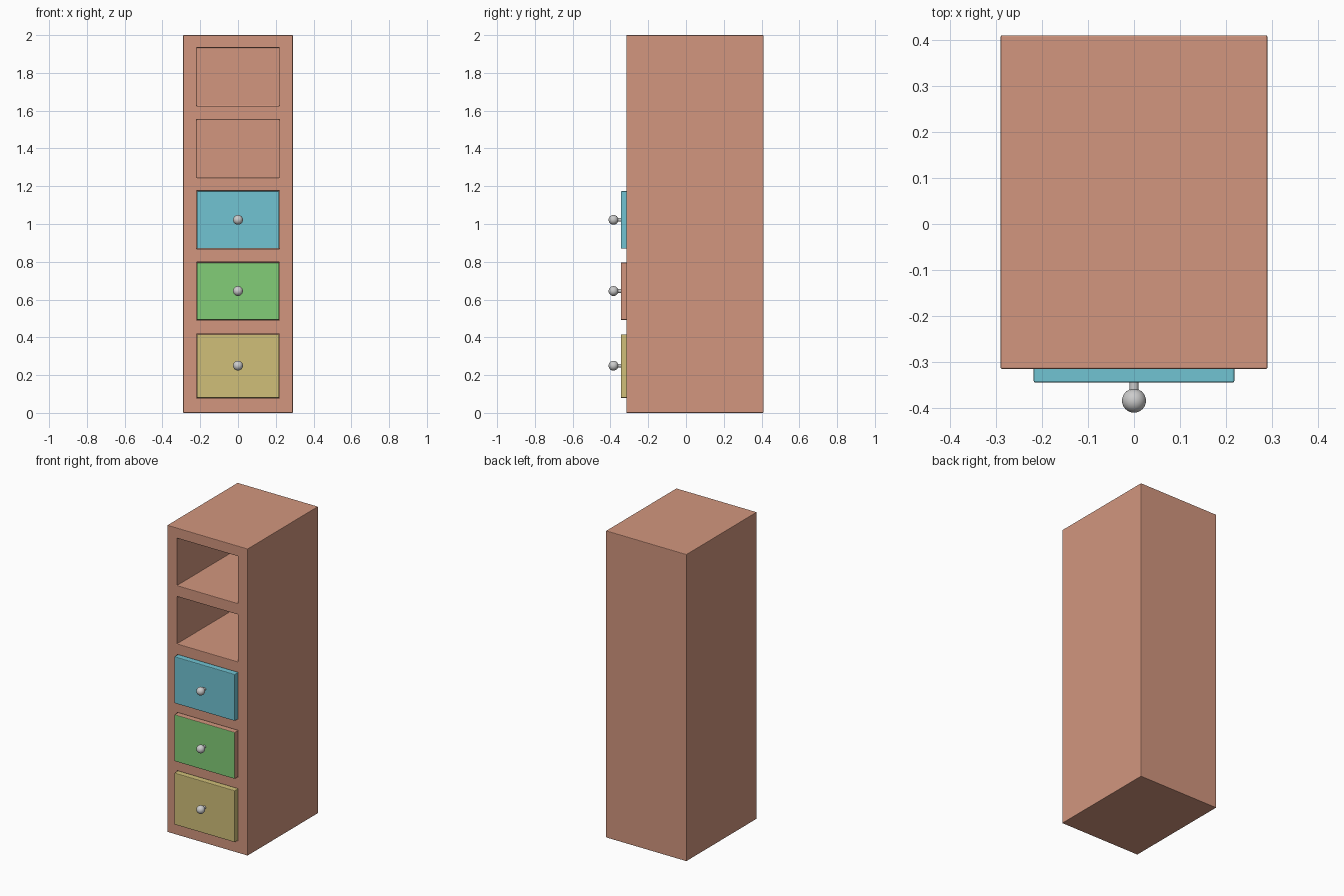
import bpy, bmesh
from mathutils import Vector

if "Cube" in bpy.data.objects:
    bpy.data.objects.remove(bpy.data.objects["Cube"])


def material(name, rgb):
    m = bpy.data.materials.new(name)
    m.diffuse_color = (*rgb, 1)
    m.use_nodes = True
    m.node_tree.nodes["Principled BSDF"].inputs["Base Color"].default_value = m.diffuse_color
    return m


WOOD = material("warm brown", (0.645, 0.305, 0.209))
BLUE = material("light blue", (0.165, 0.55, 0.65))
GREEN = material("light green", (0.225, 0.61, 0.185))
YELLOW = material("straw yellow", (0.63, 0.52, 0.19))
METAL = material("knob grey", (0.60, 0.60, 0.60))


def box_bmesh(lo, hi):
    bm = bmesh.new()
    bmesh.ops.create_cube(bm, size=1)
    lo, hi = Vector(lo), Vector(hi)
    for v in bm.verts:
        v.co = (lo + hi) / 2 + v.co * (hi - lo)
    return bm


def finish(bm, name, mats, bevel=0.004):
    bm.normal_update()
    me = bpy.data.meshes.new(name)
    bm.to_mesh(me)
    bm.free()
    ob = bpy.data.objects.new(name, me)
    bpy.context.collection.objects.link(ob)
    for m in mats:
        me.materials.append(m)
    if bevel:
        mod = ob.modifiers.new("soft edges", "BEVEL")
        mod.width, mod.segments = bevel, 2
        mod.limit_method, mod.angle_limit = "ANGLE", 0.6
    return ob


FRONT, BACK = -0.315, 0.41
HALF_OPEN = 0.22
openings = [(0.077, 0.418), (0.49, 0.798), (0.868, 1.176),
            (1.245, 1.553), (1.625, 1.933)]

# Cabinet: block cut into a grid, then the openings are pushed inward
bm = box_bmesh((-0.29, FRONT, 0), (0.29, BACK, 2))
cuts = [((x, 0, 0), (1, 0, 0)) for x in (-HALF_OPEN, HALF_OPEN)]
cuts += [((0, 0, z), (0, 0, 1)) for pair in openings for z in pair]
for co, no in cuts:
    bmesh.ops.bisect_plane(bm, geom=bm.verts[:] + bm.edges[:] + bm.faces[:],
                           plane_co=co, plane_no=no)
bm.normal_update()
holes = []
for f in bm.faces:
    c = f.calc_center_median()
    if f.normal.y < -0.9 and abs(c.x) < HALF_OPEN and any(a < c.z < b for a, b in openings):
        holes.append(f)
bmesh.ops.inset_individual(bm, faces=holes, thickness=0, depth=-0.655)
finish(bm, "cabinet", [WOOD], 0.003)

# Drawers with round knobs
drawers = [("bottom", YELLOW, YELLOW, 0.25),
           ("middle", GREEN, WOOD, 0.645),
           ("top", BLUE, BLUE, 1.022)]
for (label, face, side, knob_z), (z0, z1) in zip(drawers, openings):
    g = 0.002
    bm = box_bmesh((-HALF_OPEN + g, -0.345, z0 + g), (HALF_OPEN - g, 0.33, z1 - g))
    bm.normal_update()
    for f in bm.faces:
        f.material_index = 0 if f.normal.y < -0.5 else 1
    finish(bm, label + "_drawer", [face, side])

    bpy.ops.mesh.primitive_cylinder_add(vertices=24, radius=0.01, depth=0.035,
                                        location=(0, -0.3575, knob_z),
                                        rotation=(1.570796, 0, 0))
    stem = bpy.context.object
    stem.name = label + "_knob_stem"
    bpy.ops.mesh.primitive_uv_sphere_add(segments=32, ring_count=16, radius=0.026,
                                         location=(0, -0.384, knob_z))
    ball = bpy.context.object
    ball.name = label + "_knob"
    for ob in (stem, ball):
        ob.data.materials.append(METAL)
        bpy.ops.object.select_all(action="DESELECT")
        ob.select_set(True)
        bpy.context.view_layer.objects.active = ob
        bpy.ops.object.shade_smooth_by_angle()
